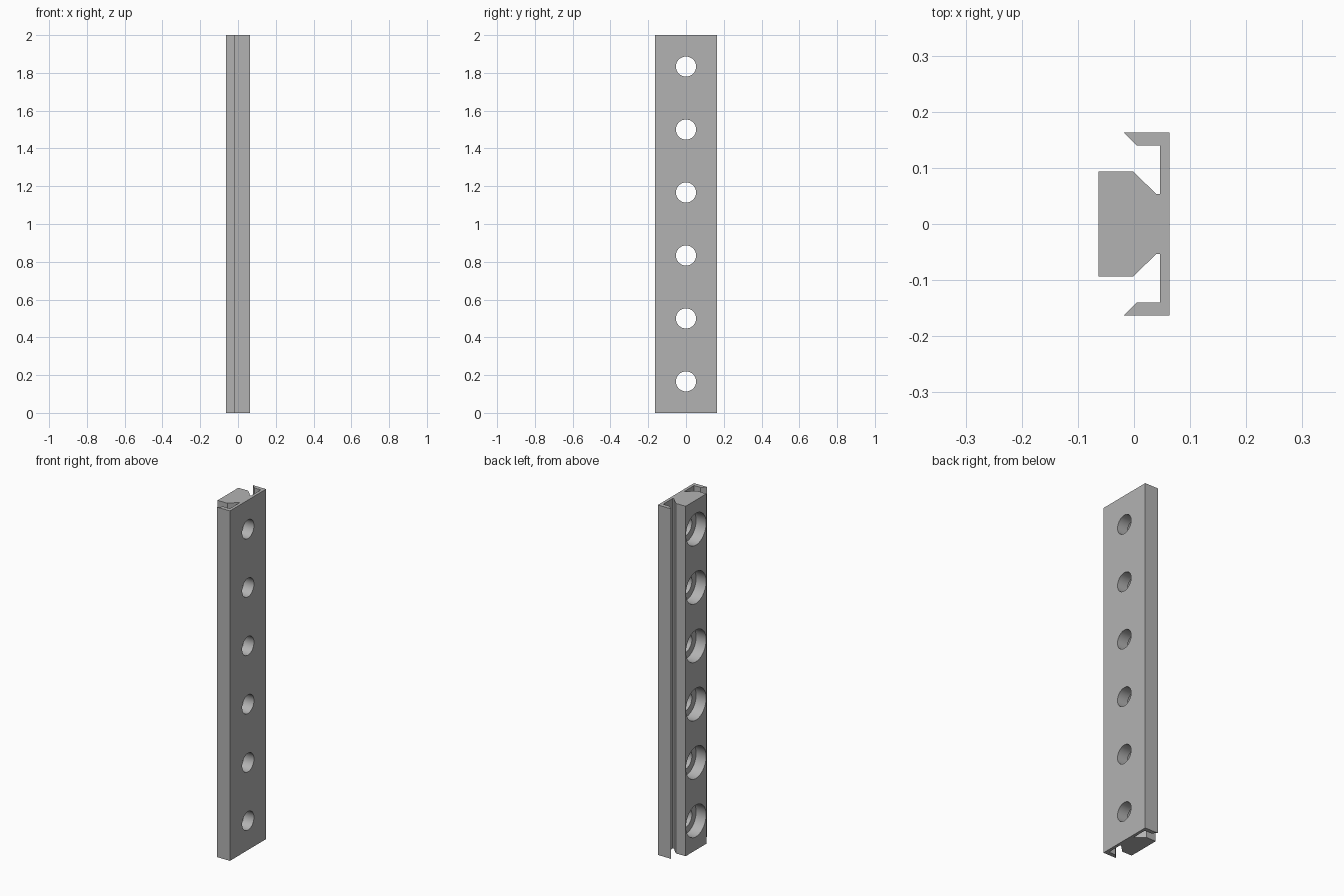
import bpy, bmesh, math
from mathutils import Matrix, Vector

cube = bpy.data.objects.get("Cube")
if cube:
    bpy.data.objects.remove(cube, do_unlink=True)

LENGTH = 2.0
HOLES = 6
PITCH = LENGTH / HOLES
HOLE_R, BORE_R = 0.0532, 0.091
FACE_X, BACK_X = -0.0635, 0.0635
BORE_FLOOR = 0.0

# Plain grey metal
grey = bpy.data.materials.new("grey_metal")
grey.use_nodes = True
colour = (0.45, 0.45, 0.45, 1)
grey.diffuse_color = colour
grey.node_tree.nodes["Principled BSDF"].inputs["Base Color"].default_value = colour


def finish(bm, name):
    bmesh.ops.recalc_face_normals(bm, faces=bm.faces)
    mesh = bpy.data.meshes.new(name)
    bm.to_mesh(mesh)
    bm.free()
    mesh.materials.append(grey)
    obj = bpy.data.objects.new(name, mesh)
    bpy.context.collection.objects.link(obj)
    return obj


# Rail: half cross-section, mirrored over y and extruded upwards
half = [(FACE_X, 0.094), (-0.0015, 0.094), (0.0393, 0.0535), (0.0465, 0.0535),
        (0.0465, 0.14), (0.005, 0.14), (-0.019, 0.1635), (BACK_X, 0.1635)]
outline = half + [(x, -y) for x, y in reversed(half)]
bm = bmesh.new()
base = bm.faces.new([bm.verts.new((x, y, 0)) for x, y in outline])
top = bmesh.ops.extrude_face_region(bm, geom=[base])["geom"]
bmesh.ops.translate(bm, vec=(0, 0, LENGTH),
                    verts=[v for v in top if isinstance(v, bmesh.types.BMVert)])
rail = finish(bm, "mounting_rail")


# Row of cylinders along x, one per screw position
def cylinder_row(name, radius, x0, x1):
    bm = bmesh.new()
    for i in range(HOLES):
        place = (Matrix.Translation(Vector(((x0 + x1) / 2, 0, (i + 0.5) * PITCH)))
                 @ Matrix.Rotation(math.pi / 2, 4, 'Y'))
        bmesh.ops.create_cone(bm, cap_ends=True, segments=48, radius1=radius,
                              radius2=radius, depth=x1 - x0, matrix=place)
    obj = finish(bm, name)
    obj.hide_render = True
    return obj


# Counterbores from the raised face, then through holes to the plate
cutters = [cylinder_row("counterbore_cutter", BORE_R, FACE_X - 0.05, BORE_FLOOR),
           cylinder_row("screw_hole_cutter", HOLE_R, FACE_X - 0.06, BACK_X + 0.05)]
bpy.ops.object.select_all(action='DESELECT')
rail.select_set(True)
bpy.context.view_layer.objects.active = rail
for cutter in cutters:
    mod = rail.modifiers.new(cutter.name, 'BOOLEAN')
    mod.operation = 'DIFFERENCE'
    mod.solver = 'EXACT'
    mod.object = cutter
    bpy.ops.object.modifier_apply(modifier=mod.name)
    bpy.data.objects.remove(cutter, do_unlink=True)

# Smooth hole walls with crisp edges
bpy.ops.object.shade_smooth_by_angle(angle=math.radians(30))
